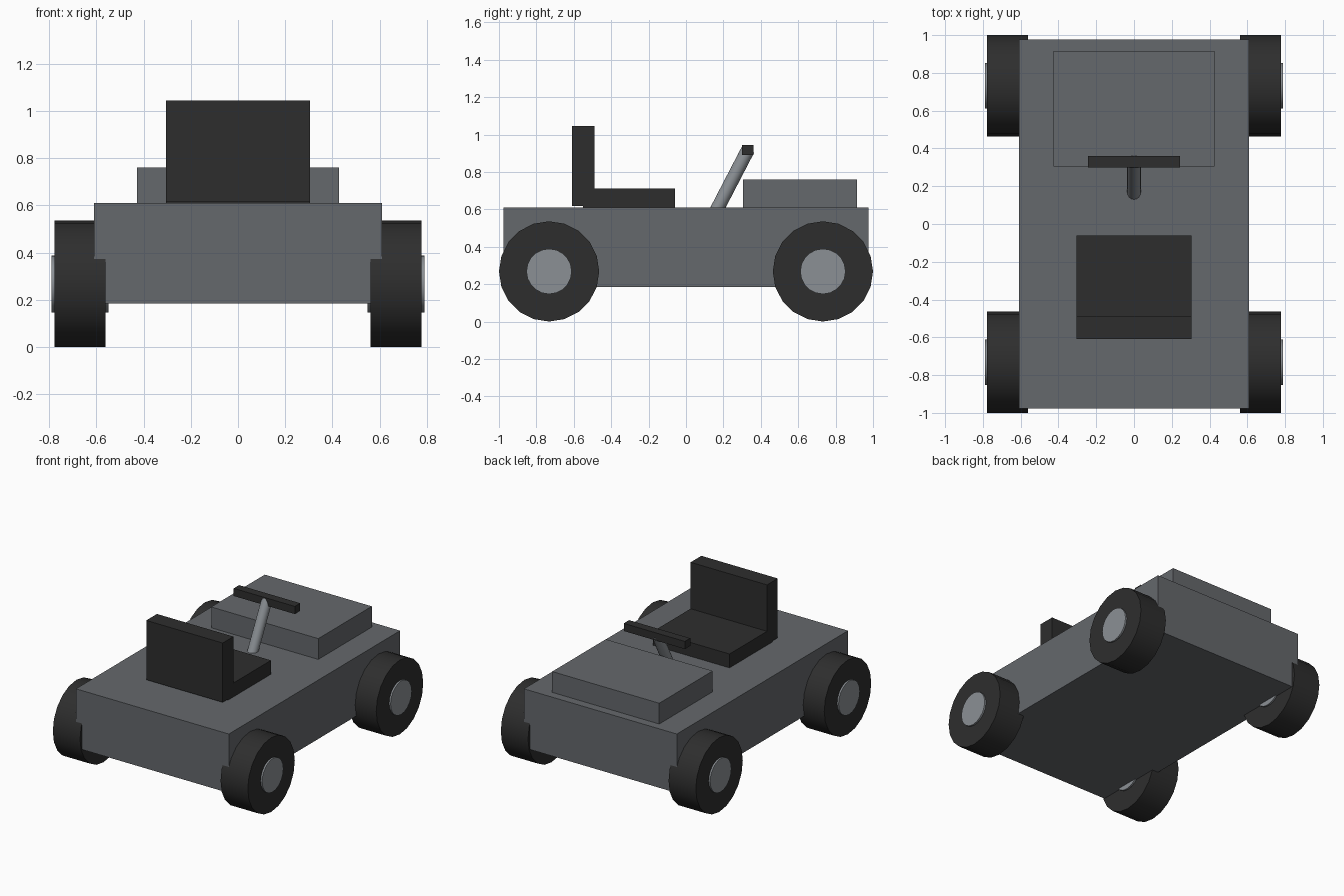
import bpy
import math
from mathutils import Vector

cube = bpy.data.objects.get("Cube")
if cube:
    bpy.data.objects.remove(cube, do_unlink=True)


def make_material(name, rgb):
    mat = bpy.data.materials.new(name)
    mat.use_nodes = True
    colour = (*rgb, 1.0)
    mat.diffuse_color = colour
    mat.node_tree.nodes["Principled BSDF"].inputs["Base Color"].default_value = colour
    return mat


body_grey = make_material("body grey", (0.13, 0.138, 0.15))
metal = make_material("light metal", (0.26, 0.28, 0.30))
rubber = make_material("dark rubber", (0.027, 0.027, 0.027))


def box(name, mat, low, high):
    """Box between two opposite corners."""
    low, high = Vector(low), Vector(high)
    bpy.ops.mesh.primitive_cube_add(size=1, location=(low + high) / 2)
    obj = bpy.context.object
    obj.name = name
    obj.scale = high - low
    bpy.ops.object.transform_apply(location=False, rotation=False, scale=True)
    obj.data.materials.append(mat)
    return obj


def rod(name, mat, start, end, radius, sides):
    """Cylinder between two points."""
    start, end = Vector(start), Vector(end)
    axis = end - start
    bpy.ops.mesh.primitive_cylinder_add(
        vertices=sides, radius=radius, depth=axis.length, location=(start + end) / 2)
    obj = bpy.context.object
    obj.name = name
    obj.rotation_euler = axis.to_track_quat('Z', 'Y').to_euler()
    bpy.ops.object.shade_smooth_by_angle(angle=math.radians(30))
    obj.data.materials.append(mat)
    return obj


# Body and raised cover
box("body", body_grey, (-0.61, -0.976, 0.185), (0.61, 0.976, 0.61))
box("hood", body_grey, (-0.427, 0.305, 0.60), (0.427, 0.915, 0.76))

# Seat
box("seat_base", rubber, (-0.305, -0.55, 0.605), (0.305, -0.06, 0.71))
box("seat_back", rubber, (-0.305, -0.61, 0.617), (0.305, -0.488, 1.045))

# Steering
rod("steering_column", metal, (0, 0.14, 0.55), (0, 0.332, 0.92), 0.0366, 16)
box("steering_bar", rubber, (-0.244, 0.30, 0.89), (0.244, 0.361, 0.945))

# Wheels with hubs poking out on both sides
for side, x in (("left", 1), ("right", -1)):
    for end, y in (("front", -0.732), ("rear", 0.732)):
        rod(f"{end}_{side}_tyre", rubber, (x * 0.561, y, 0.268), (x * 0.778, y, 0.268), 0.268, 20)
        rod(f"{end}_{side}_hub", metal, (x * 0.549, y, 0.268), (x * 0.79, y, 0.268), 0.121, 20)
